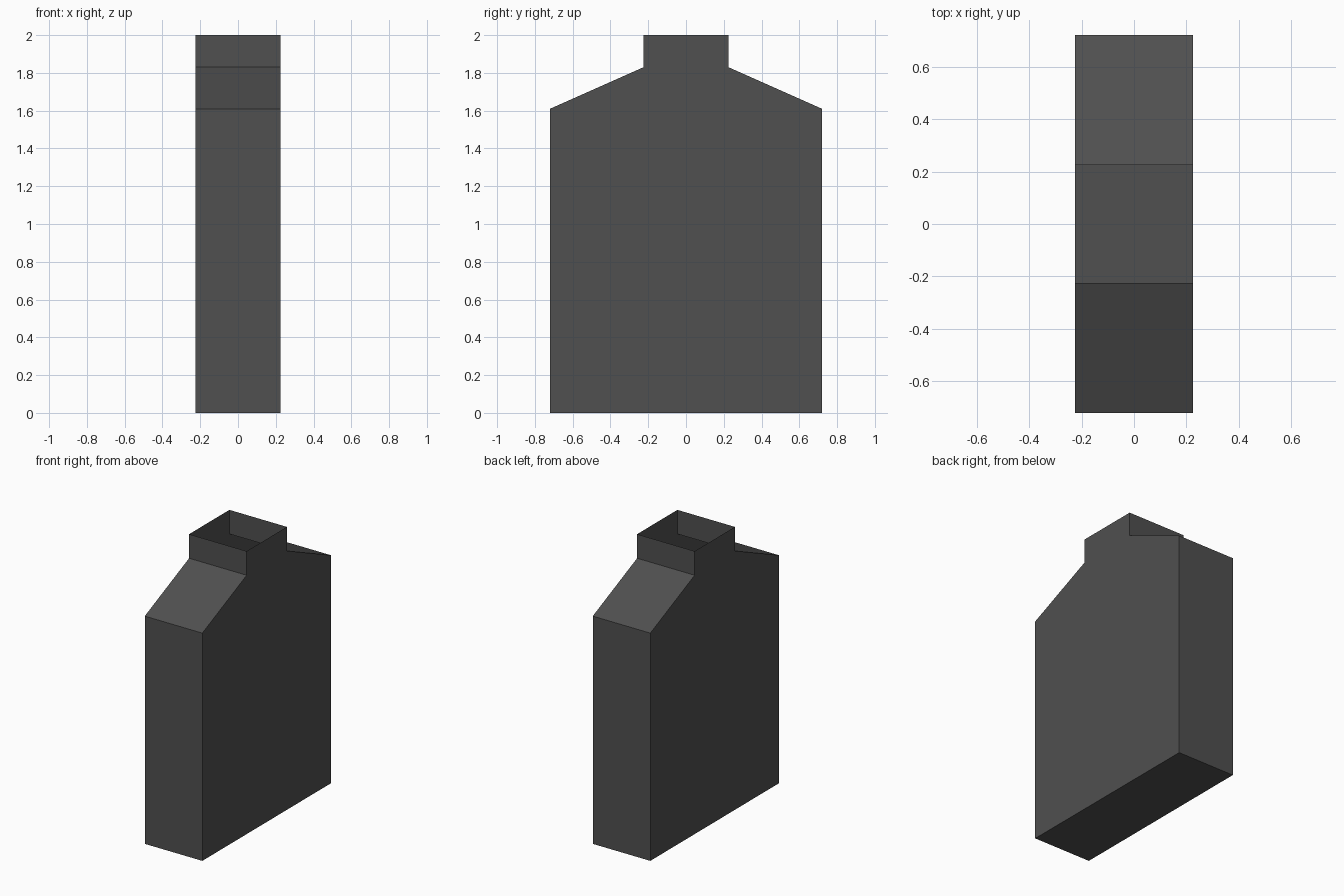
import bpy
import bmesh

if "Cube" in bpy.data.objects:
    bpy.data.objects.remove(bpy.data.objects["Cube"])

HALF_X = 0.225  # half thickness of the bottle

mat = bpy.data.materials.new("dark grey")
mat.diffuse_color = (0.08, 0.08, 0.08, 1.0)
mat.use_nodes = True
mat.node_tree.nodes["Principled BSDF"].inputs["Base Color"].default_value = mat.diffuse_color

# Half silhouette (y, z) from base to neck rim, mirrored to the other side
half = [(0.72, 0.0), (0.72, 1.61), (0.225, 1.83), (0.225, 2.0)]
profile = [(-y, z) for y, z in reversed(half)] + half

bm = bmesh.new()
left = [bm.verts.new((-HALF_X, y, z)) for y, z in profile]
right = [bm.verts.new((HALF_X, y, z)) for y, z in profile]

# Broad flat sides
bm.faces.new(left)
bm.faces.new(list(reversed(right)))

# Narrow walls, shoulders and base; the neck rim stays open
for i in range(len(profile) - 1):
    bm.faces.new((left[i + 1], left[i], right[i], right[i + 1]))

# Point every face outward: compare with the base, which must face down
bmesh.ops.recalc_face_normals(bm, faces=bm.faces)
bm.normal_update()
base = min(bm.faces, key=lambda f: f.calc_center_median().z)
if base.normal.z > 0:
    bmesh.ops.reverse_faces(bm, faces=bm.faces)

mesh = bpy.data.meshes.new("bottle_shell")
bm.to_mesh(mesh)
bm.free()
mesh.materials.append(mat)
bottle = bpy.data.objects.new("bottle_shell", mesh)
bpy.context.collection.objects.link(bottle)
